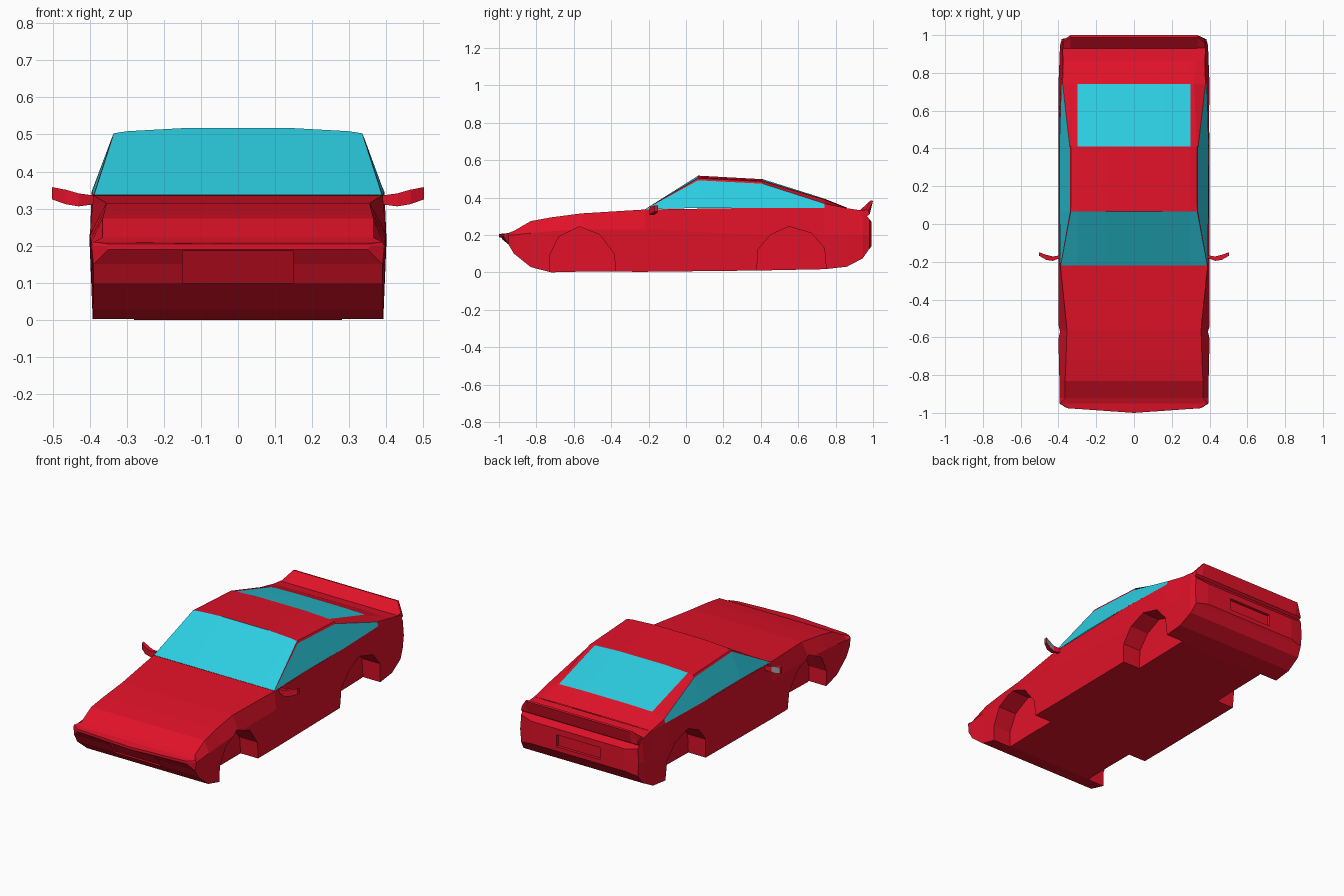
import bpy, bmesh

if "Cube" in bpy.data.objects:
    bpy.data.objects.remove(bpy.data.objects["Cube"])


def material(name, rgb):
    m = bpy.data.materials.new(name)
    m.diffuse_color = (*rgb, 1)
    m.use_nodes = True
    m.node_tree.nodes["Principled BSDF"].inputs["Base Color"].default_value = m.diffuse_color
    return m


RED = material("red_paint", (0.75, 0.006, 0.022))
GLASS = material("cyan_glass", (0.025, 0.62, 0.76))
GREY = material("mirror_glass", (0.4, 0.4, 0.4))


def loft(name, rings, closed=True, pick=None, mats=(RED,)):
    """Skin a list of point rings; pick(station, row) gives the material slot."""
    bm = bmesh.new()
    vs = [[bm.verts.new(p) for p in r] for r in rings]
    n = len(rings[0])
    for i in range(len(rings) - 1):
        for j in range(n if closed else n - 1):
            k = (j + 1) % n
            f = bm.faces.new((vs[i][j], vs[i][k], vs[i + 1][k], vs[i + 1][j]))
            f.material_index = pick(i, j) if pick else 0
    if closed:
        bm.faces.new(vs[0])
        bm.faces.new(vs[-1])
    bmesh.ops.remove_doubles(bm, verts=bm.verts, dist=1e-4)
    bmesh.ops.recalc_face_normals(bm, faces=bm.faces)
    me = bpy.data.meshes.new(name)
    bm.to_mesh(me)
    bm.free()
    for m in mats:
        me.materials.append(m)
    ob = bpy.data.objects.new(name, me)
    bpy.context.collection.objects.link(ob)
    return ob


def prism(name, profile, x0, x1):
    return loft(name, [[(x, y, z) for y, z in profile] for x in (x0, x1)])


def cut(ob, cutter):
    cutter.hide_render = True
    mod = ob.modifiers.new("cut", 'BOOLEAN')
    mod.operation = 'DIFFERENCE'
    mod.solver = 'EXACT'
    mod.object = cutter
    bpy.context.view_layer.objects.active = ob
    bpy.ops.object.modifier_apply(modifier=mod.name)
    bpy.data.objects.remove(cutter)


# Lower body: y, bottom z/x, waist z/x, top z/x
stations = [
    (-.975, .190, .35, .198, .355, .205, .35),
    (-.950, .150, .39, .200, .395, .210, .39),
    (-.920, .100, .39, .200, .395, .222, .365),
    (-.830, .028, .39, .210, .395, .274, .365),
    (-.720, .000, .392, .220, .398, .294, .36),
    (-.560, .004, .392, .230, .400, .315, .355),
    (-.220, .003, .392, .230, .400, .336, .39),
    (.400, .010, .392, .200, .400, .345, .395),
    (.740, .017, .392, .200, .400, .345, .385),
    (.860, .030, .39, .200, .395, .343, .375),
    (.945, .075, .385, .200, .392, .330, .38),
    (.980, .125, .375, .200, .382, .285, .375),
    (.992, .140, .30, .200, .300, .270, .30),
]
rings = []
for y, zb, xb, zm, xm, zt, xt in stations:
    half = [(xb, zb), (xm, zm), (xt, zt)]
    nose = y - .025 if y < -.97 else y
    rings.append([(0, nose, zb)] + [(x, y, z) for x, z in half] + [(0, nose, zt)]
                 + [(-x, y, z) for x, z in reversed(half)])
body = loft("car_body", rings)

# Wheel arches
front_arch = [(-.73, -.05), (-.73, .09), (-.68, .19), (-.57, .245), (-.46, .2), (-.385, .1), (-.37, -.05)]
rear_arch = [(.375, -.05), (.385, .12), (.45, .2), (.55, .245), (.67, .21), (.74, .13), (.755, -.05)]
for arch in (front_arch, rear_arch):
    for s in (-1, 1):
        cut(body, prism("arch_cutter", arch, s * .28, s * .5))

# Front grille and rear plate recesses
cut(body, prism("grille_cutter", [(-.955, .185), (-.905, .1), (-1.05, .1), (-1.05, .185)], -.15, .15))
cut(body, prism("plate_cutter", [(.975, .165), (.975, .235), (1.05, .235), (1.05, .165)], -.14, .14))

# Open the body under the cabin
bm = bmesh.new()
bm.from_mesh(body.data)
hidden = [f for f in bm.faces if f.normal.z > .9
          and -.2 < f.calc_center_median().y < .85 and f.calc_center_median().z > .3]
bmesh.ops.delete(bm, geom=hidden, context='FACES')
bm.to_mesh(body.data)
bm.free()

# Cabin: y, belt x/z, window top x/z, roof edge x/z, centre z
cabin = [
    (-.22, .390, .336, .390, .336, .388, .337, .337),
    (.065, .394, .345, .340, .492, .335, .503, .517),
    (.410, .395, .345, .340, .474, .333, .486, .498),
    (.740, .385, .345, .378, .368, .318, .388, .394),
    (.860, .375, .343, .375, .343, .330, .344, .346),
]
rings = []
for y, xb, zb, xw, zw, xe, ze, zc in cabin:
    half = [(xb, zb), (xw, zw), (xe, ze), (.3, ze + (zc - ze) * .4), (.15, zc)]
    rings.append([(x, y, z) for x, z in half] + [(0, y, zc)]
                 + [(-x, y, z) for x, z in reversed(half)])


def cabin_slot(i, j):
    row = min(j, 9 - j)
    side = row == 0 and i < 3
    windscreen = i == 0 and row >= 2
    rear_glass = i == 2 and row >= 3
    return int(side or windscreen or rear_glass)


loft("cabin_and_windows", rings, closed=False, pick=cabin_slot, mats=(RED, GLASS))

# Rear spoiler: x, lip y, lip z
spoiler = [(.375, .975, .335), (.335, 1.0, .385)]
spoiler = [(-x, y, z) for x, y, z in spoiler] + spoiler[::-1]
loft("rear_spoiler", [[(x, .93, .332), (x, y - .012, z), (x, y, z - .003),
                       (x, .982, .31), (x, .96, .295)] for x, y, z in spoiler])

# Door mirrors: x, front y, back y, bottom z, top z
arm = [(.385, -.178, -.165, .312, .335), (.43, -.195, -.172, .306, .341),
       (.465, -.19, -.163, .312, .351), (.502, -.168, -.15, .325, .358)]
for s, side in ((-1, "left"), (1, "right")):
    loft(side + "_mirror", [[(s * x, a, z0), (s * x, b, z0), (s * x, b, z1), (s * x, a, z1)]
                            for x, a, b, z0, z1 in arm],
         pick=lambda i, j: int(i > 0 and j == 1), mats=(RED, GREY))
